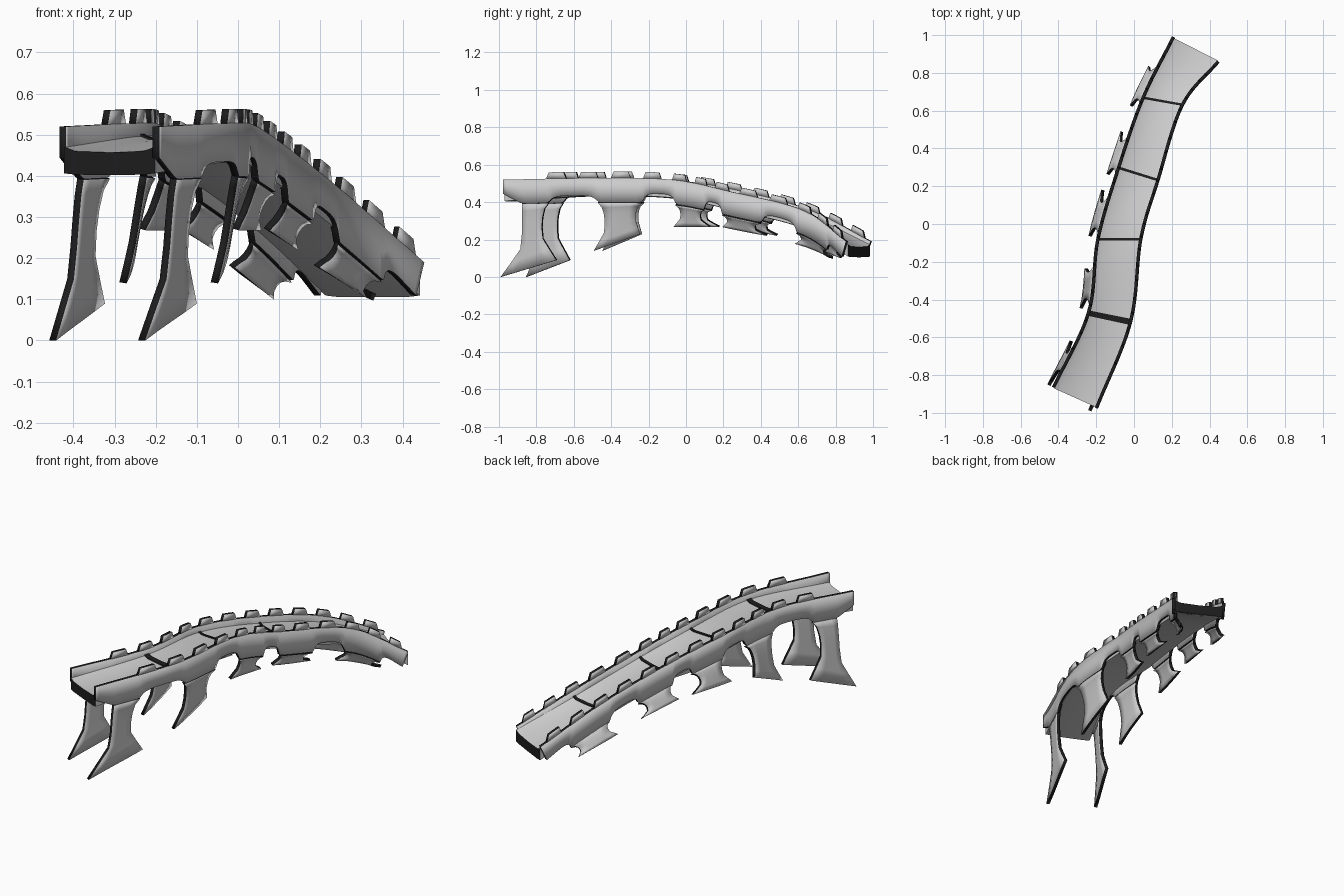
import bpy, math
from mathutils import Vector

if "Cube" in bpy.data.objects:
    bpy.data.objects.remove(bpy.data.objects["Cube"])

dark = bpy.data.materials.new("dark_edge")
dark.diffuse_color = (0.012, 0.012, 0.012, 1)
dark.use_nodes = True
dark.node_tree.nodes["Principled BSDF"].inputs["Base Color"].default_value = dark.diffuse_color

# outer edge stations (x, y), one per deck joint, plus wall-top and floor heights
LEFT = [(-.435, -.865), (-.25, -.47), (-.20, -.08), (-.09, .30), (.04, .67), (.20, .99)]
RIGHT = [(-.19, -.975), (-.01, -.52), (.045, -.08), (.135, .23), (.265, .63), (.455, .86)]
TOP = [.52, .528, .52, .458, .355, .19]
FLOOR = [.457, .485, .475, .412, .31, .16]


def spline(pts, s):
    """Catmull-Rom through pts at station s (may run slightly past the ends)."""
    n = len(pts) - 1
    i = min(max(int(math.floor(s)), 0), n - 1)
    f = s - i
    v = [Vector(p) if isinstance(p, tuple) else Vector((p, 0)) for p in pts]
    v = [v[0] * 2 - v[1]] + v + [v[-1] * 2 - v[-2]]
    a, b, c, d = v[i:i + 4]
    return (b * 2 + (c - a) * f + (a * 2 - b * 5 + c * 4 - d) * f * f
            + (b * 3 - a - c * 3 + d) * f ** 3) / 2


def top(s):
    return spline(TOP, s).x


def make(name, grids, thick=0, material=None):
    """Join grids of points into one object; sheets get dark solid rims."""
    verts, faces = [], []
    for g in grids:
        base, w = len(verts), len(g[0])
        for row in g:
            verts += row
        for r in range(len(g) - 1):
            for c in range(w - 1):
                k = base + r * w + c
                faces.append((k, k + 1, k + w + 1, k + w))
    me = bpy.data.meshes.new(name)
    me.from_pydata(verts, [], faces)
    me.materials.append(material)
    ob = bpy.data.objects.new(name, me)
    bpy.context.collection.objects.link(ob)
    if thick:
        me.materials.append(dark)
        m = ob.modifiers.new("thickness", "SOLIDIFY")
        m.thickness, m.offset, m.material_offset_rim = thick, 0, 1
    bpy.ops.object.select_all(action='DESELECT')
    ob.select_set(True)
    bpy.context.view_layer.objects.active = ob
    bpy.ops.object.shade_smooth_by_angle(angle=math.radians(30))
    return ob


# legs: foot start/end, neck start/end (stations), foot heights at start/end
LEGS = [(-.03, .62, .22, .45, .0, .09),
        (1.06, 1.60, 1.19, 1.55, .14, .23),
        (2.04, 2.68, 2.15, 2.50, .27, .27),
        (2.90, 3.50, 2.98, 3.35, .27, .225),
        (3.87, 4.65, 3.97, 4.42, .18, .105)]
SPREAD = .08                       # widening where a leg meets the arches
SPRING = .13                       # depth of the arch springing below wall top
FLARE = [(0, 1, 0), (.1, .4, 0), (.25, .1, 0), (.42, 0, 0), (.62, 0, .07),
         (.8, 0, .5), (1, 0, 1)]   # depth fraction, top widening, foot widening


def band_depth(s):
    """Depth of the wall's lower edge: level over legs, arched between them."""
    if s < .22:
        return .075 + (SPRING - .075) * s / .22
    for i, leg in enumerate(LEGS):
        a = leg[3] + SPREAD
        b = LEGS[i + 1][2] - SPREAD if i < 4 else 5.25
        if a < s < b:
            f = 2 * (s - a) / (b - a) - 1
            return SPRING - (.05 if i else .037) * (1 - f ** 4) ** .6
    return SPRING


def side_wall(name, edge, inward, first_foot, last_foot):
    def P(s, z, lean=0):
        p = spline(edge, s)
        return (p.x + inward * .009 - lean, p.y, z)

    # parapet and spandrels, the far end cut square to the slope
    N = 150
    grids = [[[P(5 * i / N - .1 * k * max(0, 5 * i / N - 4.5),
                 top(5 * i / N) - band_depth(5 * i / N) * k / 2)
               for i in range(N + 1)] for k in range(3)]]
    # flared, slightly leaning legs with slanted feet
    for n, (b0, b1, n0, n1, z0, z1) in enumerate(LEGS):
        b0 = b0 if n else first_foot
        b1 = b1 if n < 4 else last_foot
        rows = []
        for t, w, fl in FLARE:
            s0 = n0 - (SPREAD * w if n else 0) + (b0 - n0) * fl
            s1 = n1 + SPREAD * w + (b1 - n1) * fl
            row = []
            for j in range(5):
                f = j / 4
                s = s0 + (s1 - s0) * f
                zt, zb = top(s) - SPRING, z0 + (z1 - z0) * f
                row.append(P(s, zt + (min(zb, zt - .01) - zt) * t,
                             (.045 if n else .03) * t ** .7))
            rows.append(row)
        grids.append(rows)
    # battlement blocks
    count = 12
    for i in range(count):
        c = .62 + i * (4.78 - .62) / (count - 1)
        grids.append([[P(c + k * .115, top(c + k * .115)) for k in (-1, 0, 1)],
                      [P(c + k * .085, top(c + k * .085) + .034) for k in (-1, 0, 1)]])
    make(name, grids, .018)


side_wall("left_wall", LEFT, 1, .03, 4.5)
side_wall("right_wall", RIGHT, -1, -.03, 4.65)


def deck_row(s, lift=0, curl=1):
    """Cross-section of the floor with its edges turned up."""
    l, r, z = spline(LEFT, s), spline(RIGHT, s), spline(FLOOR, s).x
    row = []
    for f, up in ((.05, .014), (.16, .003), (.5, 0), (.84, .003), (.95, .014)):
        p = l.lerp(r, f)
        row.append((p.x, p.y, z + up * curl + lift))
    return row


# floor slab: top, sides and underside, with dark end faces
DEPTH = -.055
loops = []
for i in range(51):
    upper, lower = deck_row(i / 10), deck_row(i / 10, DEPTH, .3)
    loops.append(upper + lower[::-1] + upper[:1])
make("deck", [loops])
make("deck_ends", [[deck_row(s), deck_row(s, DEPTH, .3)] for s in (0, 5)], 0, dark)

# dark joints across the floor
for i, w in enumerate((.035, .018, .018, .018)):
    s = i + 1
    rows = [deck_row(s - w, -.002), deck_row(s - w, .005),
            deck_row(s + w, .005), deck_row(s + w, -.002)]
    make("deck_joint_%d" % s, [rows], 0, dark)
